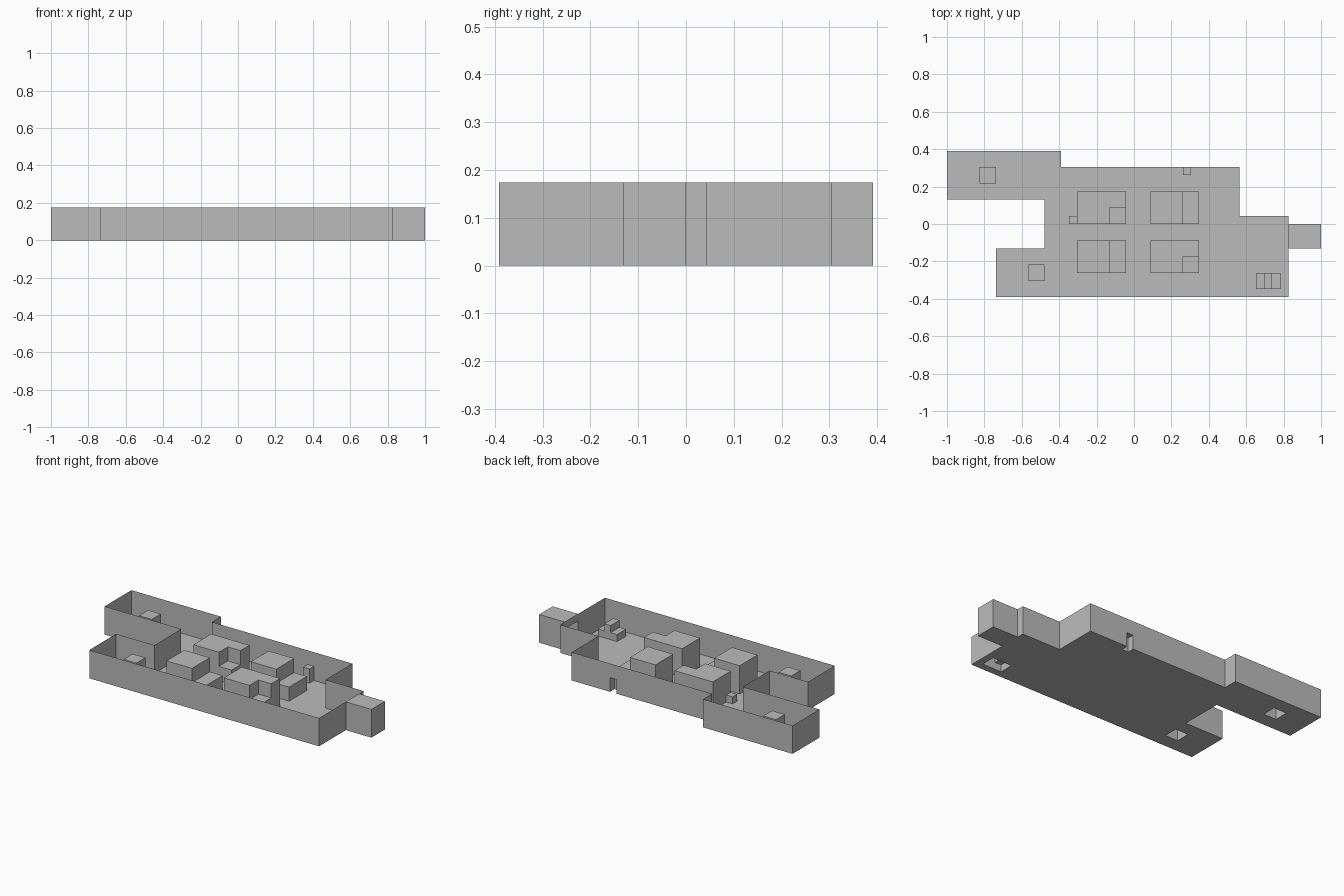
import bpy, bmesh
from mathutils import Vector

if "Cube" in bpy.data.objects:
    bpy.data.objects.remove(bpy.data.objects["Cube"])

U = 1 / 23      # the whole layout sits on this grid step
WALL = 4        # wall height in grid steps

grey = bpy.data.materials.new("plain_grey")
grey.diffuse_color = (0.5, 0.5, 0.5, 1)
grey.use_nodes = True
grey.node_tree.nodes["Principled BSDF"].inputs["Base Color"].default_value = grey.diffuse_color


def finish(name, bm):
    bmesh.ops.remove_doubles(bm, verts=bm.verts, dist=1e-5)
    mesh = bpy.data.meshes.new(name)
    bm.to_mesh(mesh)
    bm.free()
    mesh.materials.append(grey)
    ob = bpy.data.objects.new(name, mesh)
    bpy.context.collection.objects.link(ob)
    return ob


def rect(x0, x1, y0, y1):
    # edges in order: 0 front, 1 right, 2 back, 3 left
    return [(x0, y0), (x1, y0), (x1, y1), (x0, y1)]


def face(bm, pts):
    bm.faces.new([bm.verts.new(Vector(p) * U) for p in pts])


def wall(bm, a, b, z0, z1):
    if z1 > z0:
        face(bm, [(*a, z0), (*b, z0), (*b, z1), (*a, z1)])


def prism(bm, outline, top, base={}):
    """Open-bottomed block; base maps an edge index to the height it starts at."""
    n = len(outline)
    for i in range(n):
        wall(bm, outline[i], outline[(i + 1) % n], base.get(i, 0), top)
    face(bm, [(*p, top) for p in outline])


def block(name, parts):
    bm = bmesh.new()
    for outline, top, base in parts:
        prism(bm, outline, top, base)
    return finish(name, bm)


# Room plan, counter-clockwise, including the passage on the right
plan = [(-23, 9), (-23, 3), (-11, 3), (-11, -3), (-17, -3), (-17, -9),
        (19, -9), (19, -3), (23, -3), (23, 0), (19, 0), (19, 1),
        (13, 1), (13, 7), (7, 7), (6, 7), (-9, 7), (-9, 9)]
alcove_a, alcove_b = (7, 7), (6, 7)
pedestals = {"left_back_pedestal": rect(-19, -17, 5, 7),
             "left_front_pedestal": rect(-13, -11, -7, -5)}
podium = rect(15, 18, -8, -6)

# Floor with openings under the hollow pedestals, podium and alcove
bm = bmesh.new()
k = plan.index(alcove_a) + 1
floor_plan = plan[:k] + [(7, 6), (6, 6)] + plan[k:]
for loop in [floor_plan, podium, *pedestals.values()]:
    vs = [bm.verts.new((x * U, y * U, 0)) for x, y in loop]
    for i in range(len(vs)):
        bm.edges.new((vs[i - 1], vs[i]))
bmesh.ops.triangle_fill(bm, use_beauty=True, use_dissolve=False,
                        edges=bm.edges[:], normal=(0, 0, 1))
for f in bm.faces:
    f.normal_update()
    if f.normal.z < 0:
        f.normal_flip()
finish("floor", bm)

# Thin outer walls facing inwards, raised over the alcove opening
bm = bmesh.new()
for i, a in enumerate(plan):
    b = plan[(i + 1) % len(plan)]
    wall(bm, b, a, 2 if a == alcove_a else 0, WALL)
wall(bm, (19, 0), (19, -3), 3, WALL)    # lintel over the passage
finish("walls", bm)

# Passage roof
bm = bmesh.new()
face(bm, [(x, y, WALL) for x, y in reversed(rect(19, 23, -3, 0))])
finish("passage_roof", bm)

# Alcove pushed into the back wall, open to the outside
block("alcove", [(rect(6, 7, 6, 7), 2, {2: 2})])

# L-shaped tall blocks with a low corner
for name, x, y in (("back_left_block", -7, 0), ("front_right_block", 2, -6)):
    ell = [(x, y), (x + 4, y), (x + 4, y + 2), (x + 6, y + 2),
           (x + 6, y + 4), (x, y + 4)]
    block(name, [(ell, 4, {1: 2, 2: 2}),
                 (rect(x + 4, x + 6, y, y + 2), 2, {2: 2, 3: 2})])

# Tall blocks with a low end
for name, x, y in (("back_right_block", 2, 0), ("front_left_block", -7, -6)):
    block(name, [(rect(x, x + 4, y, y + 4), 4, {1: 2}),
                 (rect(x + 4, x + 6, y, y + 4), 2, {3: 2})])

# Small cube beside the back left block
block("small_cube", [(rect(-8, -7, 0, 1), 1, {1: 1})])

# Hollow pedestals in the side rooms
for name, outline in pedestals.items():
    block(name, [(outline, 3, {})])

# Three-place podium, highest in the middle
block("podium", [(rect(15, 16, -8, -6), 1, {1: 1}),
                 (rect(16, 17, -8, -6), 2, {1: 1, 3: 1}),
                 (rect(17, 18, -8, -6), 1, {3: 1})])
